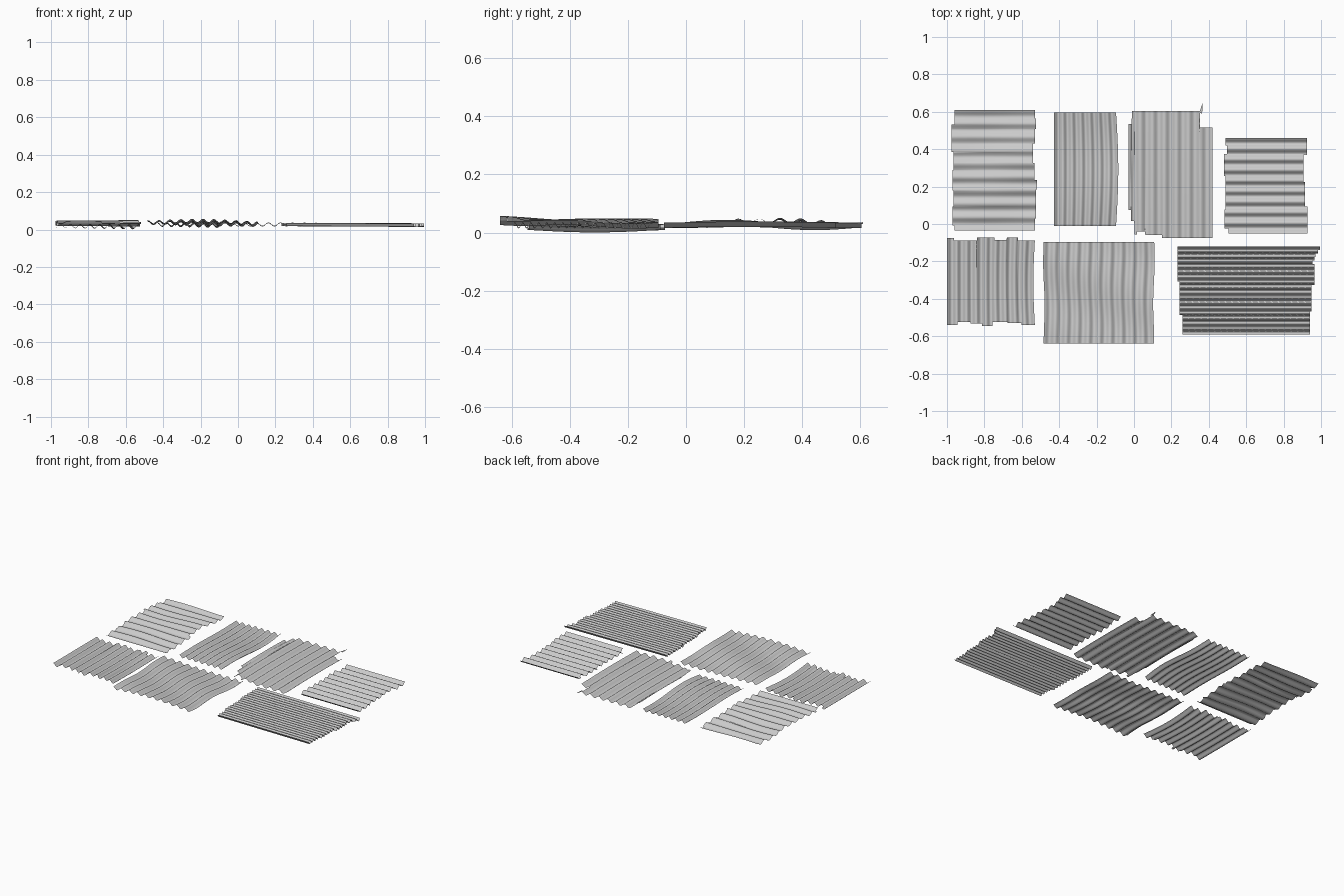
import bpy, math

if "Cube" in bpy.data.objects:
    bpy.data.objects.remove(bpy.data.objects["Cube"])

def pick(steps, t):
    # steps: (end fraction, offset) pairs describing a ragged, torn edge
    for end, off in steps:
        if t <= end:
            return off
    return steps[-1][1]

def sheet(name, x0, x1, y0, y1, waves, along, z, amp=0.01, lo=((1, 0),), hi=((1, 0),),
          warp=lambda u, v: 0.0, bend=lambda u, v: 0.0, rows=20):
    """Corrugated sheet. Ridges run along 'x' or 'y'; u crosses the ridges, v follows them.
    warp lifts the sheet, bend shifts it sideways, lo and hi trim the two ridge ends."""
    n = waves * 8
    us = {i / n for i in range(n + 1)}
    for steps in (lo, hi):
        for end, _ in steps[:-1]:
            us |= {end - 0.0005, end + 0.0005}
    us = sorted(us)
    verts = []
    for u in us:
        a, b = pick(lo, u), pick(hi, u)
        for j in range(rows + 1):
            v = j / rows
            h = z + amp * math.cos(2 * math.pi * waves * u) + warp(u, v)
            if along == 'y':
                verts.append((x0 + (x1 - x0) * u + bend(u, v),
                              (y0 + a) * (1 - v) + (y1 + b) * v, h))
            else:
                verts.append(((x0 + a) * (1 - v) + (x1 + b) * v,
                              y0 + (y1 - y0) * u + bend(u, v), h))
    r = rows + 1
    faces = []
    for i in range(len(us) - 1):
        for j in range(rows):
            f = (i * r + j, (i + 1) * r + j, (i + 1) * r + j + 1, i * r + j + 1)
            faces.append(f if along == 'y' else f[::-1])
    me = bpy.data.meshes.new(name)
    me.from_pydata(verts, [], faces)
    me.update()
    ob = bpy.data.objects.new(name, me)
    bpy.context.collection.objects.link(ob)
    for p in me.polygons:
        p.use_smooth = True
    return ob

S, PI = math.sin, math.pi

# Back row, left to right
sheet("dented_sheet", -0.97, -0.53, -0.035, 0.61, 9, 'x', 0.025, 0.008,
      lo=((.04, .01), (.2, 0), (.33, .005), (.5, 0), (.65, .005), (.88, -.005), (1, .01)),
      hi=((.1, 0), (.34, .006), (.42, .012), (.56, -.002), (.72, -.01), (.84, 0), (.93, .007), (1, 0)),
      warp=lambda u, v: 0.015 * S(PI * u) ** 2 + 0.005 * S(7 * u) * S(5 * v))

sheet("curved_sheet", -0.435, -0.09, -0.01, 0.595, 7, 'y', 0.026, 0.009,
      warp=lambda u, v: 0.006 * S(PI * v * 2) * (0.5 + u),
      bend=lambda u, v: 0.012 * (S(PI * v) - 1) * (0.5 - u) * -1 + 0.006 * S(PI * v))

c = sheet("torn_sheet", -0.03, 0.42, -0.075, 0.605, 7, 'y', 0.025, 0.009,
          lo=((.03, .15), (.07, .09), (.1, .02), (.2, .035), (.4, .015), (.84, 0), (1, 0)),
          hi=((.04, -.07), (.85, 0), (1, -.09)),
          warp=lambda u, v: 0.004 * S(PI * v))

# Bent sliver sticking out of the torn sheet's corner
me = bpy.data.meshes.new("torn_sliver")
me.from_pydata([(0.335, 0.60, 0.03), (0.352, 0.60, 0.034), (0.36, 0.63, 0.034),
                (0.368, 0.645, 0.034), (0.364, 0.59, 0.034)], [],
               [(0, 4, 1), (1, 4, 2), (2, 4, 3)])
bpy.context.collection.objects.link(bpy.data.objects.new("torn_sliver", me))

sheet("small_sheet", 0.485, 0.925, -0.05, 0.46, 9, 'x', 0.026, 0.01,
      lo=((.05, .02), (.25, 0), (.6, .003), (.83, -.005), (.92, .012), (1, .005)),
      hi=((.28, .003), (.54, -.01), (.82, -.018), (1, 0)))

# Front row, left to right
sheet("jagged_sheet", -1.0, -0.53, -0.54, -0.08, 9, 'y', 0.019, 0.01,
      lo=((.12, 0), (.27, .017), (.4, .008), (.52, -.006), (.69, .015), (.85, .01), (1, 0)),
      hi=((.08, .005), (.34, -.008), (.54, .008), (.68, -.006), (.81, .008), (1, -.008)),
      warp=lambda u, v: -0.009 * S(PI * v) * u,
      bend=lambda u, v: -0.008 * u ** 2 * S(PI * v))

sheet("warped_sheet", -0.483, 0.108, -0.64, -0.095, 10, 'y', 0.036, 0.009,
      warp=lambda u, v: 0.009 * (1 - v) * S(PI * u) - 0.012 * u * v + 0.004 * S(9 * v + 4 * u),
      bend=lambda u, v: 0.006 * S(5 * v + 3 * u) * S(PI * v))

sheet("fine_sheet", 0.24, 0.95, -0.59, -0.12, 17, 'x', 0.027, 0.009,
      lo=((.22, .018), (.6, .004), (1, -.008)),
      hi=((.26, -.01), (.56, 0), (.8, .015), (.84, .005), (.88, .015),
          (.92, .02), (.96, .035), (1, .045)),
      warp=lambda u, v: -0.004 * v)
